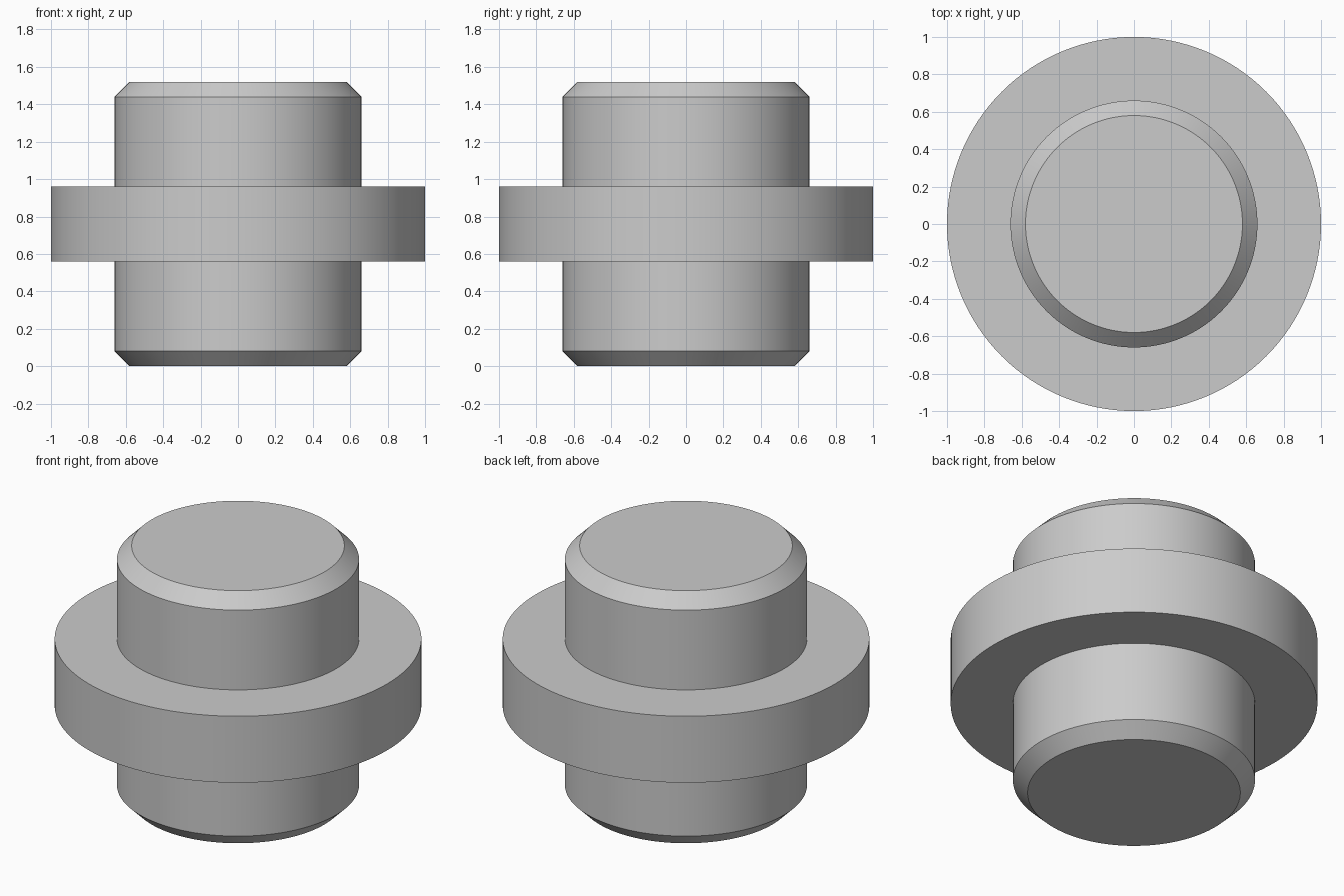
import bpy
import bmesh
import math
from mathutils import Vector

cube = bpy.data.objects.get("Cube")
if cube:
    bpy.data.objects.remove(cube, do_unlink=True)

SEGMENTS = 128

# Single plain grey
grey = bpy.data.materials.new("plain grey")
grey.use_nodes = True
colour = (0.6, 0.6, 0.6, 1)
grey.diffuse_color = colour
grey.node_tree.nodes["Principled BSDF"].inputs["Base Color"].default_value = colour


def lathe(name, profile):
    """Revolve (radius, height) points around z into a closed smooth solid."""
    bm = bmesh.new()
    rings = []
    for r, z in profile:
        angles = [math.tau * i / SEGMENTS for i in range(SEGMENTS)]
        rings.append([bm.verts.new(Vector((r * math.cos(a), r * math.sin(a), z)))
                      for a in angles])
    for low, high in zip(rings, rings[1:]):
        for i in range(SEGMENTS):
            j = (i + 1) % SEGMENTS
            bm.faces.new((low[i], low[j], high[j], high[i]))
    bm.faces.new(rings[0][::-1])
    bm.faces.new(rings[-1])
    mesh = bpy.data.meshes.new(name)
    bm.to_mesh(mesh)
    bm.free()
    mesh.materials.append(grey)
    obj = bpy.data.objects.new(name, mesh)
    bpy.context.collection.objects.link(obj)
    bpy.ops.object.select_all(action="DESELECT")
    obj.select_set(True)
    bpy.context.view_layer.objects.active = obj
    bpy.ops.object.shade_smooth_by_angle(angle=math.radians(30))
    return obj


# Chamfered shaft with a wide central collar, symmetric about mid height
height, shaft, collar, chamfer, collar_half = 1.52, 0.66, 1.0, 0.08, 0.2
middle = height / 2
lower = [(shaft - chamfer, 0), (shaft, chamfer),
         (shaft, middle - collar_half), (collar, middle - collar_half)]
upper = [(r, height - z) for r, z in reversed(lower)]
lathe("collared_pin", lower + upper)
